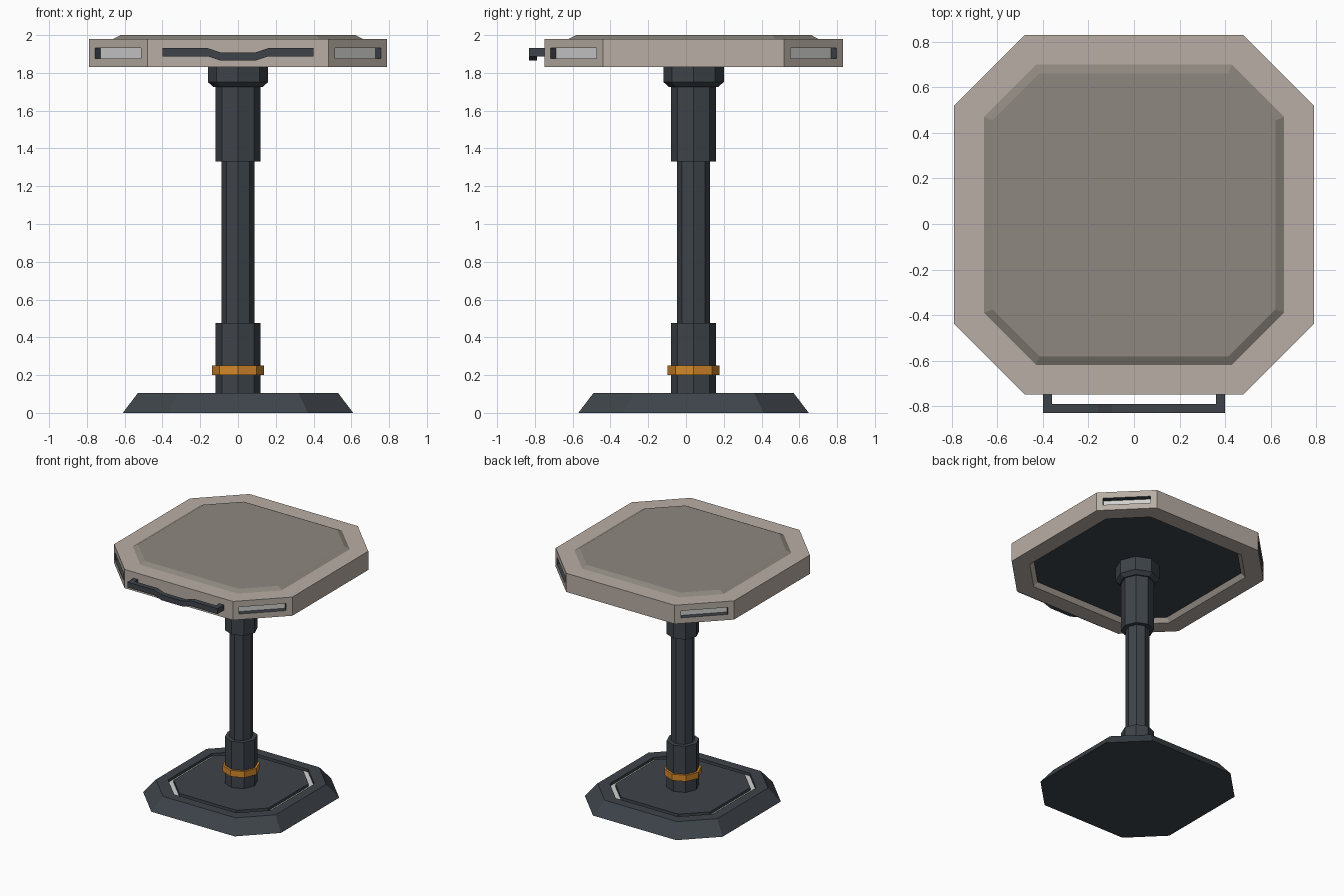
import bpy, bmesh, math
from mathutils import Vector

if "Cube" in bpy.data.objects:
    bpy.data.objects.remove(bpy.data.objects["Cube"])

CY = 0.04  # table centre in y (the front handle shifts the bounds)


def material(name, r, g, b):
    lin = lambda c: ((c / 255 + 0.055) / 1.055) ** 2.4
    m = bpy.data.materials.new(name)
    m.diffuse_color = (lin(r), lin(g), lin(b), 1)
    m.use_nodes = True
    m.node_tree.nodes["Principled BSDF"].inputs["Base Color"].default_value = m.diffuse_color
    return m


RIM = material("warm beige", 184, 174, 165)
PANEL = material("taupe", 141, 135, 126)
DARK = material("dark slate", 62, 68, 74)
LIGHT = material("pale grey", 208, 209, 207)
ORANGE = material("orange", 212, 136, 42)


def finish(name, bm, mats):
    bmesh.ops.recalc_face_normals(bm, faces=bm.faces[:])
    me = bpy.data.meshes.new(name)
    bm.to_mesh(me)
    bm.free()
    for m in mats:
        me.materials.append(m)
    ob = bpy.data.objects.new(name, me)
    bpy.context.collection.objects.link(ob)
    return ob


def chamfered(h, k, z):
    """Square ring of half-width h with corners cut at k."""
    pts = [(h, -k), (h, k), (k, h), (-k, h), (-h, k), (-h, -k), (-k, -h), (k, -h)]
    return [Vector((x, y + CY, z)) for x, y in pts]


def octagon(r, z):
    a = [i * math.pi / 4 for i in range(8)]
    return [Vector((r * math.cos(t), r * math.sin(t) + CY, z)) for t in a]


def loft(name, rings, mats, seg_mats=None, bottom=True, top=True, build=True):
    bm = bmesh.new()
    vs = [[bm.verts.new(p) for p in ring] for ring in rings]
    for s in range(len(vs) - 1):
        for i in range(8):
            j = (i + 1) % 8
            f = bm.faces.new((vs[s][i], vs[s][j], vs[s + 1][j], vs[s + 1][i]))
            f.material_index = seg_mats[s] if seg_mats else 0
    if bottom:
        bm.faces.new(vs[0][::-1])
    if top:
        bm.faces.new(vs[-1])
    return finish(name, bm, mats) if build else bm


def column(name, profile, mat):
    loft(name, [octagon(r, z) for r, z in profile], [mat])


# Base with a recessed light strip
base = [(0.61, 0), (0.53, 0.105), (0.455, 0.105), (0.455, 0.083), (0.42, 0.083), (0.42, 0.105)]
loft("base", [chamfered(h, 0.605 * h, z) for h, z in base], [DARK, LIGHT], [0, 0, 0, 1, 0])

# Telescopic column
column("lower_sleeve", [(0.12, 0.10), (0.12, 0.475)], DARK)
column("accent_ring", [(0.137, 0.20), (0.137, 0.25)], ORANGE)
column("shaft", [(0.087, 0.46), (0.087, 1.34)], DARK)
column("upper_sleeve", [(0.12, 1.33), (0.12, 1.74)], DARK)
column("top_collar", [(0.13, 1.725), (0.16, 1.752), (0.16, 1.87)], DARK)

# Table rim: underside recess, outer wall, top border
rim = loft("rim", [chamfered(0.63, 0.418, 1.86), chamfered(0.66, 0.43, 1.83),
                   chamfered(0.79, 0.48, 1.83), chamfered(0.79, 0.48, 1.98),
                   chamfered(0.66, 0.43, 1.98)], None, bottom=False, top=False, build=False)

# Recessed slots in the four corner faces of the rim
corners = [f for f in rim.faces
           if f.calc_center_median().z > 1.85 and f.calc_center_median().z < 1.95
           and abs(abs(f.calc_center_median().x) - 0.635) < 0.01]
for f in corners:
    c = f.calc_center_median()
    out = Vector((math.copysign(1, c.x), math.copysign(1, c.y - CY), 0)).normalized()
    side = Vector((-out.y, out.x, 0))
    outer = list(f.verts)
    mid = Vector((c.x, c.y, 1.903))
    offs = []
    for v in outer:
        d = v.co - c
        offs.append(mid + side * math.copysign(0.173, d.dot(side))
                    + Vector((0, 0, math.copysign(0.028, d.z))))
    rim.faces.remove(f)
    mouth = [rim.verts.new(p) for p in offs]
    floor = [rim.verts.new(p - out * 0.042) for p in offs]
    for i in range(4):
        j = (i + 1) % 4
        rim.faces.new((outer[i], outer[j], mouth[j], mouth[i]))
        rim.faces.new((mouth[i], mouth[j], floor[j], floor[i])).material_index = 1
    rim.faces.new(floor).material_index = 2
finish("rim", rim, [RIM, DARK, LIGHT])

# Raised top panel and dark underside plate
loft("top_panel", [chamfered(0.66, 0.43, 1.98), chamfered(0.622, 0.415, 2.0)], [PANEL])
loft("underside_plate", [chamfered(0.63, 0.418, 1.86), chamfered(0.63, 0.418, 1.865)], [DARK])

# Front handle: bar dipping in the middle, with two arms
half = [(0.40, 1.931), (0.16, 1.931), (0.095, 1.909)]
upper = half + [(-x, z) for x, z in reversed(half)]
bm = bmesh.new()
sections = [[bm.verts.new((x, y, z - dz)) for y, dz in
             ((-0.83, 0), (-0.79, 0), (-0.79, 0.043), (-0.83, 0.043))] for x, z in upper]
for a, b in zip(sections, sections[1:]):
    for i in range(4):
        j = (i + 1) % 4
        bm.faces.new((a[i], a[j], b[j], b[i]))
bm.faces.new(sections[0])
bm.faces.new(sections[-1])
for s in (-1, 1):
    cube = bmesh.ops.create_cube(bm, size=1)["verts"]
    for v in cube:
        v.co = Vector((v.co.x * 0.04 + s * 0.38, v.co.y * 0.045 - 0.769, v.co.z * 0.043 + 1.9095))
finish("front_handle", bm, [DARK])
